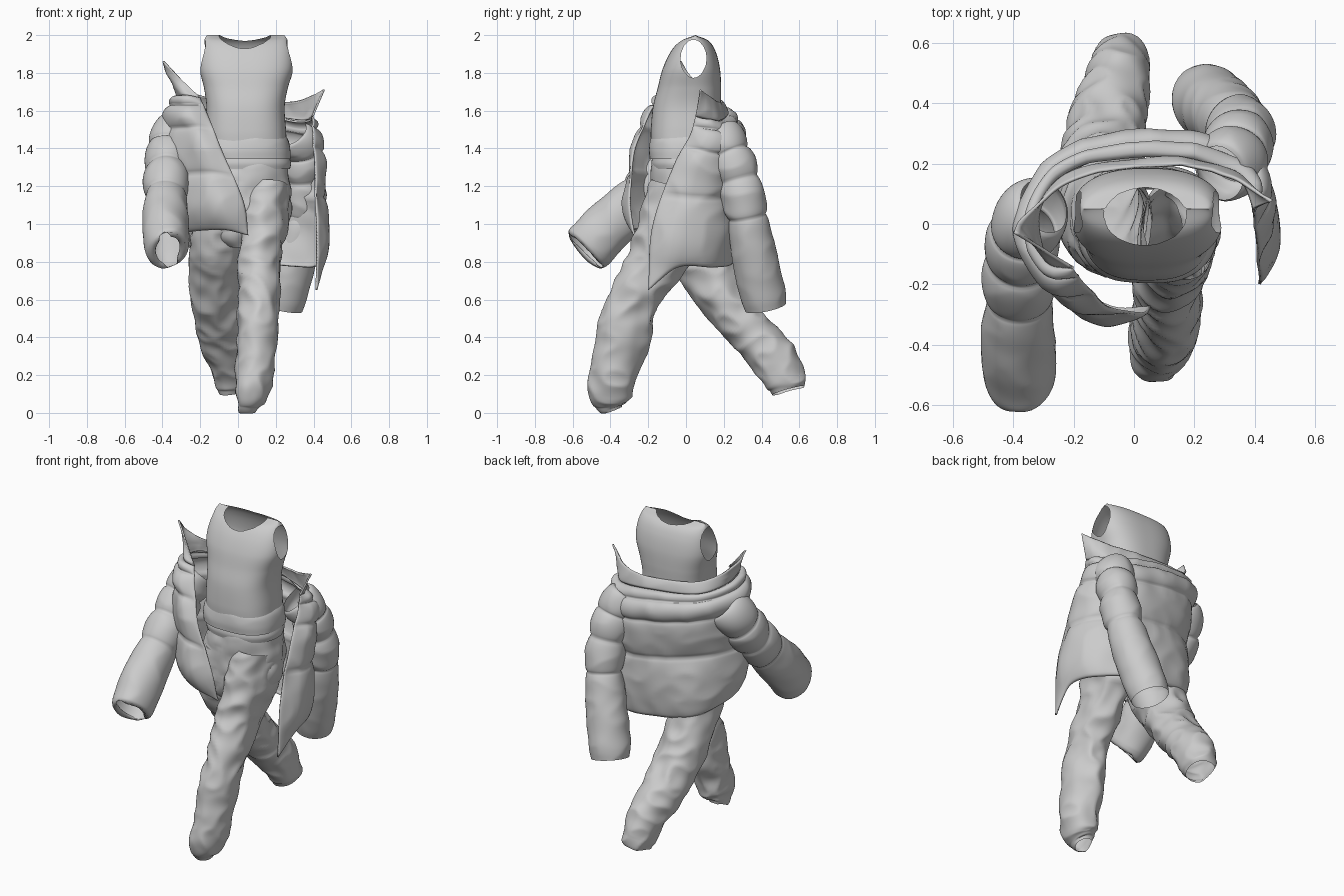
import bpy, bmesh, math
from mathutils import Vector, noise

if "Cube" in bpy.data.objects:
    bpy.data.objects.remove(bpy.data.objects["Cube"])


def resample(points, n):
    """Catmull-Rom through points of any dimension, n samples."""
    p = [Vector(q) for q in points]
    out = []
    for k in range(n):
        f = k / (n - 1) * (len(p) - 1)
        i = min(int(f), len(p) - 2)
        t = f - i
        b, c = p[i], p[i + 1]
        a = p[i - 1] if i else b * 2 - c
        d = p[i + 2] if i + 2 < len(p) else c * 2 - b
        out.append((b * 2 + (c - a) * t + (a * 2 - b * 5 + c * 4 - d) * t * t
                    + (b * 3 - a - c * 3 + d) * t ** 3) * 0.5)
    return out


def puff(v, seams):
    """0 at each quilting seam, 1 in the middle of each padded band."""
    for a, b in zip(seams, seams[1:]):
        if a <= v <= b:
            return max(0, math.sin(math.pi * (v - a) / (b - a))) ** 0.45
    return 0


def fold(p, scale):
    """Soft diagonal creases."""
    q = Vector((p.x + 0.5 * p.z, p.y * 0.9, p.z - 0.4 * p.x)) * scale
    return 0.5 - 1.7 * abs(noise.noise(q)) + 0.8 * noise.noise(q * 0.6)


def surface(name, grid, closed, seams=(), bump=0.0, wrinkle=0.0, scale=6, holes=None, thick=0):
    bm = bmesh.new()
    rows = [[bm.verts.new(p) for p in row] for row in grid]
    n = len(rows[0])
    for lo, hi in zip(rows, rows[1:]):
        for j in range(n if closed else n - 1):
            k = (j + 1) % n
            quad = (lo[j], lo[k], hi[k], hi[j])
            bm.faces.new(quad if closed else quad[::-1])
    bm.normal_update()
    for i, row in enumerate(rows):
        h = bump * puff(i / (len(rows) - 1), seams)
        moves = []
        for j, v in enumerate(row):
            # open sheets lie flat along their two side edges
            k = 1 if closed else min(1, min(j, n - 1 - j) / (0.09 * n)) ** 0.6
            moves.append(v.normal * k * (h + wrinkle * fold(v.co, scale)))
        for v, m in zip(row, moves):
            v.co += m
    if holes:
        gone = [f for f in bm.faces if holes(f.calc_center_median())]
        bmesh.ops.delete(bm, geom=gone, context='FACES')
        # even out the cut edges
        for _ in range(4):
            new = {}
            for v in bm.verts:
                near = [e.other_vert(v).co for e in v.link_edges if e.is_boundary]
                if len(near) == 2:
                    new[v] = v.co * 0.5 + (near[0] + near[1]) * 0.25
            for v, co in new.items():
                v.co = co
    me = bpy.data.meshes.new(name)
    bm.to_mesh(me)
    bm.free()
    ob = bpy.data.objects.new(name, me)
    bpy.context.collection.objects.link(ob)
    if thick:
        mod = ob.modifiers.new("padding", 'SOLIDIFY')
        mod.thickness = thick
    me.shade_smooth()
    return ob


def tube(name, stations, rings=70, segs=56, flat=False, power=2.0, **kw):
    """Stations are x, y, z, half width, half depth."""
    st = resample(stations, rings)
    pos = [Vector(s[:3]) for s in st]
    grid = []
    for i, s in enumerate(st):
        t = (pos[min(i + 1, rings - 1)] - pos[max(i - 1, 0)]).normalized()
        if flat:
            t = Vector((0, 0, 1))
        side = (Vector((1, 0, 0)) - t * t.x).normalized()
        fore = t.cross(side)
        row = []
        for j in range(segs):
            a = math.tau * j / segs
            c, d = math.cos(a), math.sin(a)
            k = (abs(c) ** power + abs(d) ** power) ** (-1 / power)
            row.append(pos[i] + side * (c * k * s[3]) + fore * (d * k * s[4]))
        grid.append(row)
    return surface(name, grid, True, **kw)


def sheet(name, rows, nu, nv, **kw):
    wide = [resample(r, nu) for r in rows]
    cols = [resample([r[j] for r in wide], nv) for j in range(nu)]
    grid = [[cols[j][i] for j in range(nu)] for i in range(nv)]
    return surface(name, grid, False, **kw)


# sleeveless top with neck and arm openings
def openings(p):
    neck = ((p.x - 0.037) / 0.135) ** 2 + ((p.y - 0.025) / 0.095) ** 2 < 1 and p.z > 1.85
    arm = ((p.y - 0.04) / 0.068) ** 2 + ((p.z - 1.875) / 0.10) ** 2 < 1 and abs(p.x - 0.04) > 0.15
    return neck or arm


tube("tank_top", [(.045, .0, 1.43, .213, .186), (.042, .002, 1.5, .212, .188),
                  (.04, .005, 1.62, .207, .18), (.042, .018, 1.72, .222, .168),
                  (.045, .028, 1.82, .248, .152), (.045, .038, 1.91, .242, .12),
                  (.042, .045, 1.97, .222, .075), (.04, .05, 2.0, .205, .0005)],
     rings=110, segs=160, flat=True, power=2.6, holes=openings)
tube("top_hem", [(.047, 0, 1.345, .232, .194), (.045, 0, 1.39, .232, .197),
                 (.044, 0, 1.44, .222, .19), (.042, 0, 1.47, .205, .18)],
     rings=20, segs=80, flat=True, power=2.5, wrinkle=.004, scale=5)

# trousers
cloth = dict(wrinkle=.016, scale=8)
tube("trouser_hips", [(.05, 0, 1.33, .222, .175), (.045, 0, 1.2, .235, .187),
                      (.035, -.005, 1.0, .235, .185), (.02, 0, .88, .14, .12)],
     flat=True, power=2.3, **cloth)
tube("waistband", [(.05, 0, 1.29, .225, .178), (.05, 0, 1.32, .231, .184),
                   (.05, 0, 1.35, .224, .179)], rings=9, flat=True, power=2.3)
tube("front_leg", [(.15, -.02, 1.2, .12, .165), (.14, -.065, 1.0, .127, .19),
                   (.115, -.16, .8, .115, .155), (.11, -.272, .62, .107, .13),
                   (.1, -.33, .42, .103, .145), (.085, -.38, .22, .098, .122),
                   (.065, -.405, .1, .09, .12), (.052, -.4, .04, .06, .085),
                   (.05, -.39, .012, .045, .055)],
     rings=120, **cloth)
tube("back_leg", [(-.06, 0, 1.2, .12, .165), (-.1, .02, 1.0, .143, .18),
                  (-.12, .1, .78, .132, .155), (-.105, .22, .58, .135, .128),
                  (-.08, .365, .4, .122, .118), (-.055, .475, .27, .102, .122),
                  (-.04, .525, .17, .088, .105), (-.035, .54, .12, .07, .085)],
     rings=120, **cloth)

# open padded jacket: rows run from the left front edge round the back to the right one
hem = [(.055, -.28, .94), (-.1, -.26, .97), (-.31, -.06, .94), (-.2, .2, .85),
       (.15, .235, .79), (.36, .15, .77), (.44, -.04, .77), (.42, -.2, .65)]
waist = [(.03, -.3, 1.12), (-.15, -.29, 1.13), (-.335, -.07, 1.11), (-.19, .2, 1.06),
         (.15, .25, 1.01), (.37, .175, .98), (.455, 0, .98), (.42, -.18, .98)]
chest = [(-.08, -.28, 1.38), (-.22, -.24, 1.4), (-.36, -.05, 1.38), (-.2, .2, 1.36),
         (.15, .265, 1.3), (.37, .19, 1.28), (.44, .06, 1.28), (.41, -.07, 1.3)]
shoulder = [(-.16, -.2, 1.58), (-.29, -.18, 1.58), (-.37, 0, 1.57), (-.23, .22, 1.53),
            (.12, .285, 1.47), (.34, .23, 1.43), (.42, .15, 1.44), (.40, .02, 1.47)]
neck = [(-.2, -.15, 1.67), (-.29, -.12, 1.68), (-.32, .04, 1.66), (-.19, .18, 1.61),
        (.12, .22, 1.58), (.31, .18, 1.55), (.37, .13, 1.55), (.40, .05, 1.57)]
tips = [(-.40, -.03, 1.86), (-.37, .02, 1.79), (-.3, .08, 1.73), (-.17, .16, 1.675),
        (.12, .195, 1.645), (.3, .165, 1.65), (.39, .12, 1.68), (.46, .08, 1.71)]
sheet("jacket_body", [hem, waist, chest, shoulder, neck], 110, 80,
      seams=(0, .38, .64, .86, 1), bump=.03, wrinkle=.009, scale=6, thick=.01)
sheet("jacket_collar", [neck, tips], 90, 14, seams=(0, 1), bump=.008,
      wrinkle=.006, scale=7, thick=.01)

# padded sleeves
padding = dict(bump=.024, wrinkle=.006, scale=7, rings=110)
tube("left_sleeve", [(-.3, .06, 1.53, .085, .1), (-.355, 0, 1.44, .098, .11),
                     (-.372, -.09, 1.32, .1, .108), (-.378, -.21, 1.19, .1, .108),
                     (-.383, -.36, 1.04, .1, .115), (-.378, -.5, .895, .093, .118),
                     (-.373, -.53, .865, .082, .112)],
     seams=(0, .22, .38, .54, 1.08), **padding)
tube("right_sleeve", [(.285, .17, 1.48, .085, .1), (.325, .215, 1.405, .1, .095),
                      (.345, .265, 1.28, .09, .095), (.35, .31, 1.1, .092, .095),
                      (.32, .345, .92, .098, .097), (.255, .4, .66, .096, .095),
                      (.233, .42, .56, .09, .09)],
     seams=(0, .22, .38, .56, 1.1), **padding)
